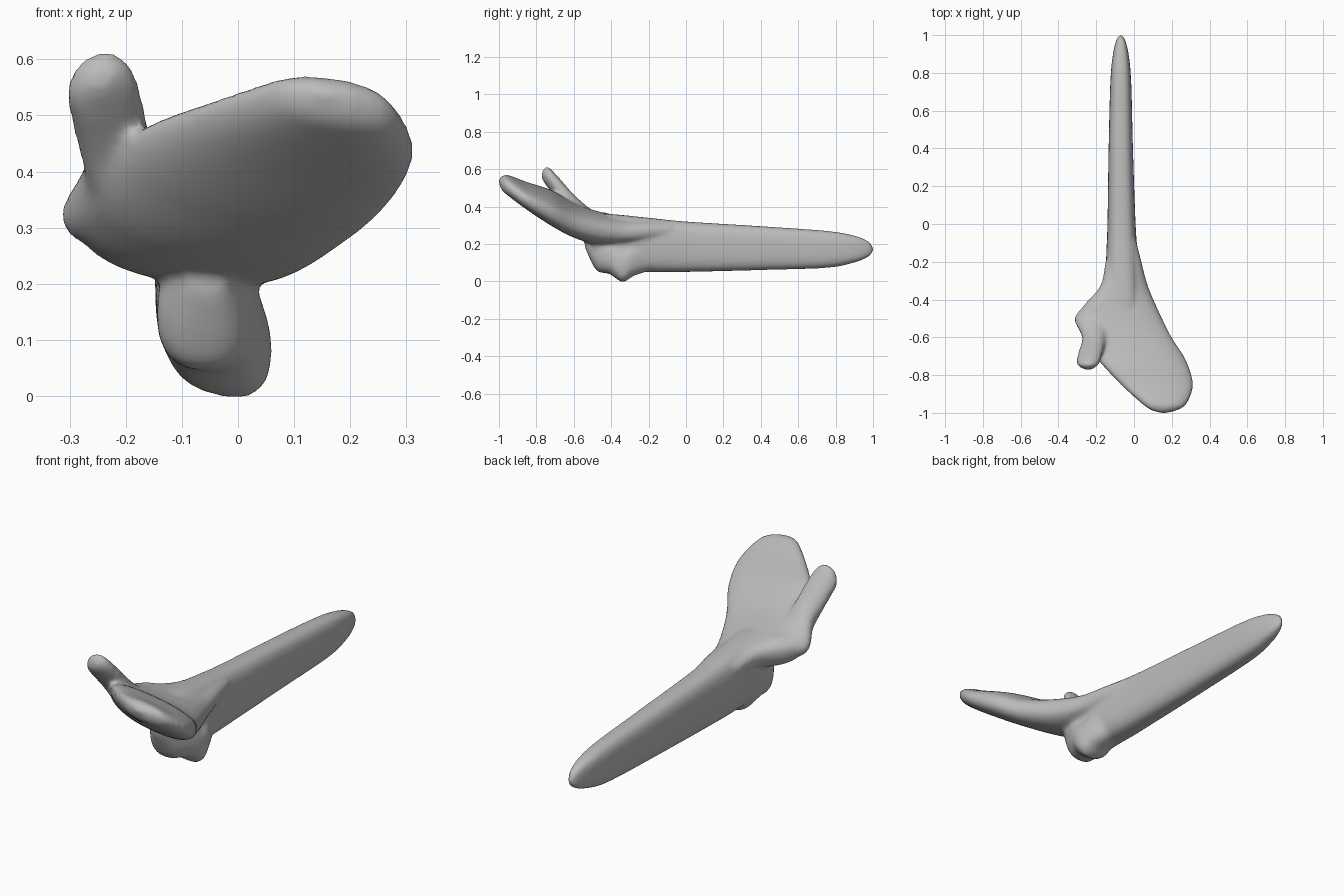
import bpy, bmesh, math

cube = bpy.data.objects.get("Cube")
if cube:
    bpy.data.objects.remove(cube, do_unlink=True)

mat = bpy.data.materials.new("plain grey")
mat.use_nodes = True
GREY = (0.5, 0.5, 0.5, 1)
mat.diffuse_color = GREY
mat.node_tree.nodes["Principled BSDF"].inputs["Base Color"].default_value = GREY

SIDES, STEPS = 40, 8


def smooth_path(rows):
    """Catmull-Rom interpolation between cross-section rows."""
    out = []
    for i in range(len(rows) - 1):
        a, b, c, d = (rows[max(0, min(len(rows) - 1, i + k))] for k in (-1, 0, 1, 2))
        for s in range(STEPS):
            t = s / STEPS
            out.append([q + 0.5 * t * (r - p + t * (2*p - 5*q + 4*r - e + t * (3*(q - r) + e - p)))
                        for p, q, r, e in zip(a, b, c, d)])
    return out + [list(rows[-1])]


def loft(bm, rows, power=1.0, waist=0.0):
    """Rows: y, left x, left z, right x, right z, rise above, drop below."""
    rings = []
    for y, lx, lz, rx, rz, up, down in smooth_path(rows):
        ring = []
        for k in range(SIDES):
            a = math.tau * k / SIDES
            c, s = math.cos(a), math.sin(a)
            u = math.copysign(abs(c) ** power, c) * (1 - waist * c * c)
            v = math.copysign(abs(s) ** power, s)
            x = (lx + rx) / 2 + u * (lx - rx) / 2
            z = (lz + rz) / 2 + u * (lz - rz) / 2 + v * (up if v > 0 else down)
            ring.append(bm.verts.new((x, y, z)))
        rings.append(ring)
    for r, q in zip(rings, rings[1:]):
        for k in range(SIDES):
            n = (k + 1) % SIDES
            bm.faces.new((r[k], r[n], q[n], q[k]))
    bm.faces.new(rings[0][::-1])
    bm.faces.new(rings[-1])


bm = bmesh.new()

# Long upright handle
loft(bm, [
    (1.0, -.06, .17, -.08, .17, .015, .015),
    (.975, -.045, .17, -.095, .17, .045, .04),
    (.9, -.025, .17, -.115, .17, .075, .07),
    (.75, -.01, .17, -.13, .17, .1, .098),
    (.4, 0, .18, -.14, .18, .115, .12),
    (0, .015, .19, -.147, .19, .13, .14),
    (-.2, .03, .2, -.155, .2, .14, .15),
    (-.4, .04, .22, -.15, .22, .14, .16),
    (-.5, .03, .26, -.12, .26, .1, .1)], power=0.75, waist=0.08)

# Broad tilted paddle
loft(bm, [
    (-.08, .01, .28, -.11, .28, .03, .05),
    (-.2, .04, .27, -.15, .28, .05, .06),
    (-.33, .075, .26, -.18, .3, .06, .07),
    (-.47, .135, .28, -.29, .32, .07, .1),
    (-.6, .2, .32, -.27, .38, .06, .11),
    (-.72, .275, .38, -.19, .45, .06, .11),
    (-.85, .313, .44, -.07, .5, .05, .08),
    (-.95, .28, .5, .04, .53, .05, .055),
    (-.985, .23, .52, .09, .54, .03, .04),
    (-1.0, .18, .535, .14, .54, .01, .01)], power=0.85)

# Raised side finger with a lump at its root
loft(bm, [
    (-.33, -.13, .3, -.17, .3, .03, .03),
    (-.42, -.12, .32, -.25, .31, .05, .05),
    (-.5, -.14, .34, -.315, .32, .05, .06),
    (-.6, -.15, .41, -.275, .4, .06, .09),
    (-.68, -.165, .5, -.295, .49, .06, .07),
    (-.74, -.185, .56, -.303, .545, .06, .05),
    (-.77, -.22, .57, -.265, .56, .02, .02)])

# Knob under the neck
loft(bm, [
    (-.54, -.02, .21, -.09, .21, .05, .03),
    (-.48, .015, .16, -.14, .16, .1, .1),
    (-.41, .045, .13, -.142, .14, .1, .095),
    (-.34, .06, .08, -.13, .12, .1, .1),
    (-.28, .045, .1, -.12, .12, .1, .08),
    (-.2, .01, .12, -.1, .12, .08, .065)], power=0.8)

bmesh.ops.recalc_face_normals(bm, faces=bm.faces)
mesh = bpy.data.meshes.new("handled_paddle")
bm.to_mesh(mesh)
bm.free()
mesh.materials.append(mat)
body = bpy.data.objects.new("handled_paddle", mesh)
bpy.context.collection.objects.link(body)

# Fuse the parts and soften their joins
fuse = body.modifiers.new("fuse", 'REMESH')
fuse.mode = 'VOXEL'
fuse.voxel_size = 0.01
fuse.use_smooth_shade = True
soften = body.modifiers.new("soften", 'SMOOTH')
soften.factor = 0.5
soften.iterations = 10
